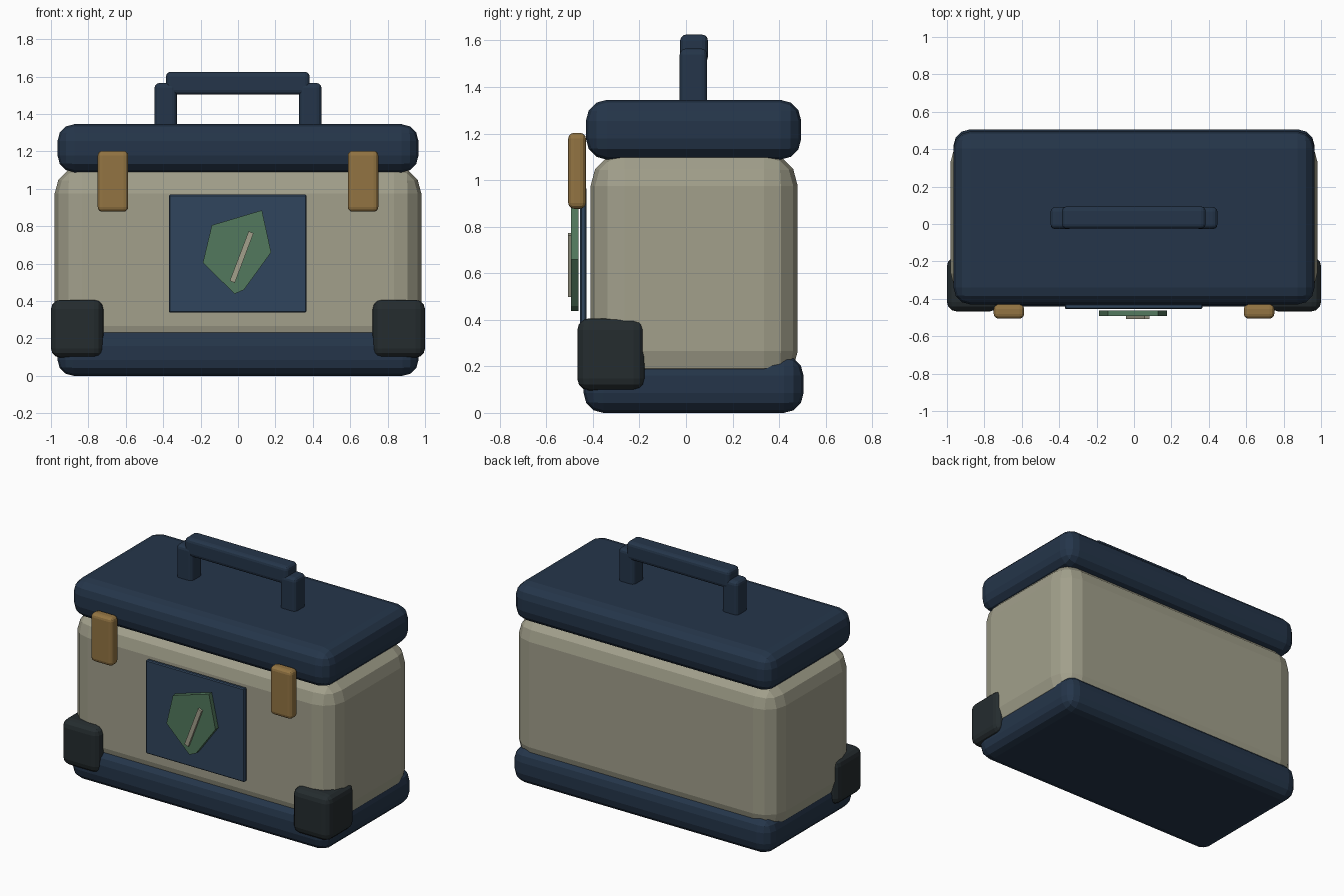
import bpy, bmesh

if "Cube" in bpy.data.objects:
    bpy.data.objects.remove(bpy.data.objects["Cube"])


def material(name, rgb):
    m = bpy.data.materials.new(name)
    m.diffuse_color = (*rgb, 1)
    m.use_nodes = True
    m.node_tree.nodes["Principled BSDF"].inputs["Base Color"].default_value = m.diffuse_color
    return m


NAVY = material("navy", (0.018, 0.036, 0.068))
BLUE = material("plate_blue", (0.030, 0.060, 0.110))
STONE = material("stone", (0.36, 0.35, 0.26))
BRASS = material("brass", (0.29, 0.175, 0.055))
DARK = material("dark_rubber", (0.018, 0.025, 0.028))
GREEN = material("green", (0.085, 0.19, 0.11))


def finish(name, bm, mat, bevel=0.0, segments=3):
    bmesh.ops.recalc_face_normals(bm, faces=bm.faces)
    mesh = bpy.data.meshes.new(name)
    bm.to_mesh(mesh)
    bm.free()
    mesh.materials.append(mat)
    ob = bpy.data.objects.new(name, mesh)
    bpy.context.collection.objects.link(ob)
    if bevel:
        mod = ob.modifiers.new("rounded_edges", 'BEVEL')
        mod.width = bevel
        mod.segments = segments
    return ob


def box(name, x, y, z, mat, bevel=0.0, segments=3):
    """Box from (min, max) ranges on each axis."""
    bm = bmesh.new()
    bmesh.ops.create_cube(bm, size=1)
    for v in bm.verts:
        v.co = [(r[0] + r[1]) / 2 + c * (r[1] - r[0]) for c, r in zip(v.co, (x, y, z))]
    return finish(name, bm, mat, bevel, segments)


def panel(name, outline, y0, y1, mat):
    """Front-facing outline in x and z, extruded from y0 to y1."""
    bm = bmesh.new()
    face = bm.faces.new([bm.verts.new((x, y0, z)) for x, z in outline])
    ext = bmesh.ops.extrude_face_region(bm, geom=[face])
    for v in ext["geom"]:
        if isinstance(v, bmesh.types.BMVert):
            v.co.y = y1
    return finish(name, bm, mat)


# Case: body, base tray and lid
box("body", (-0.98, 0.98), (-0.41, 0.48), (0.12, 1.12), STONE, 0.145)
box("base", (-0.965, 0.965), (-0.44, 0.505), (0, 0.245), NAVY, 0.085)
box("lid", (-0.965, 0.965), (-0.43, 0.495), (1.088, 1.345), NAVY, 0.09)

# Carrying handle
box("handle_grip", (-0.385, 0.383), (-0.025, 0.094), (1.503, 1.625), NAVY, 0.025)

# Mirrored parts: handle posts, latches and front corner guards
for side, s in (("left", -1), ("right", 1)):
    def mirrored(a, b):
        return tuple(sorted((a * s, b * s)))
    box(f"handle_post_{side}", mirrored(0.327, 0.446), (-0.027, 0.091), (1.29, 1.565), NAVY, 0.025)
    box(f"latch_{side}", mirrored(0.587, 0.75), (-0.506, -0.43), (0.877, 1.203), BRASS, 0.025)
    box(f"corner_guard_{side}", mirrored(0.72, 1.0), (-0.467, -0.175), (0.097, 0.406), DARK, 0.05)

# Front plate with raised shield badge and slanted bar
box("front_plate", (-0.37, 0.366), (-0.455, -0.427), (0.338, 0.968), BLUE, 0.006, 1)
panel("badge", [(-0.14, 0.805), (0.128, 0.885), (0.177, 0.66), (0.032, 0.46),
                (-0.018, 0.438), (-0.188, 0.604)], -0.493, -0.462, GREEN)
panel("badge_bar", [(-0.044, 0.508), (-0.017, 0.497), (0.083, 0.762), (0.057, 0.773)],
      -0.508, -0.491, STONE)
